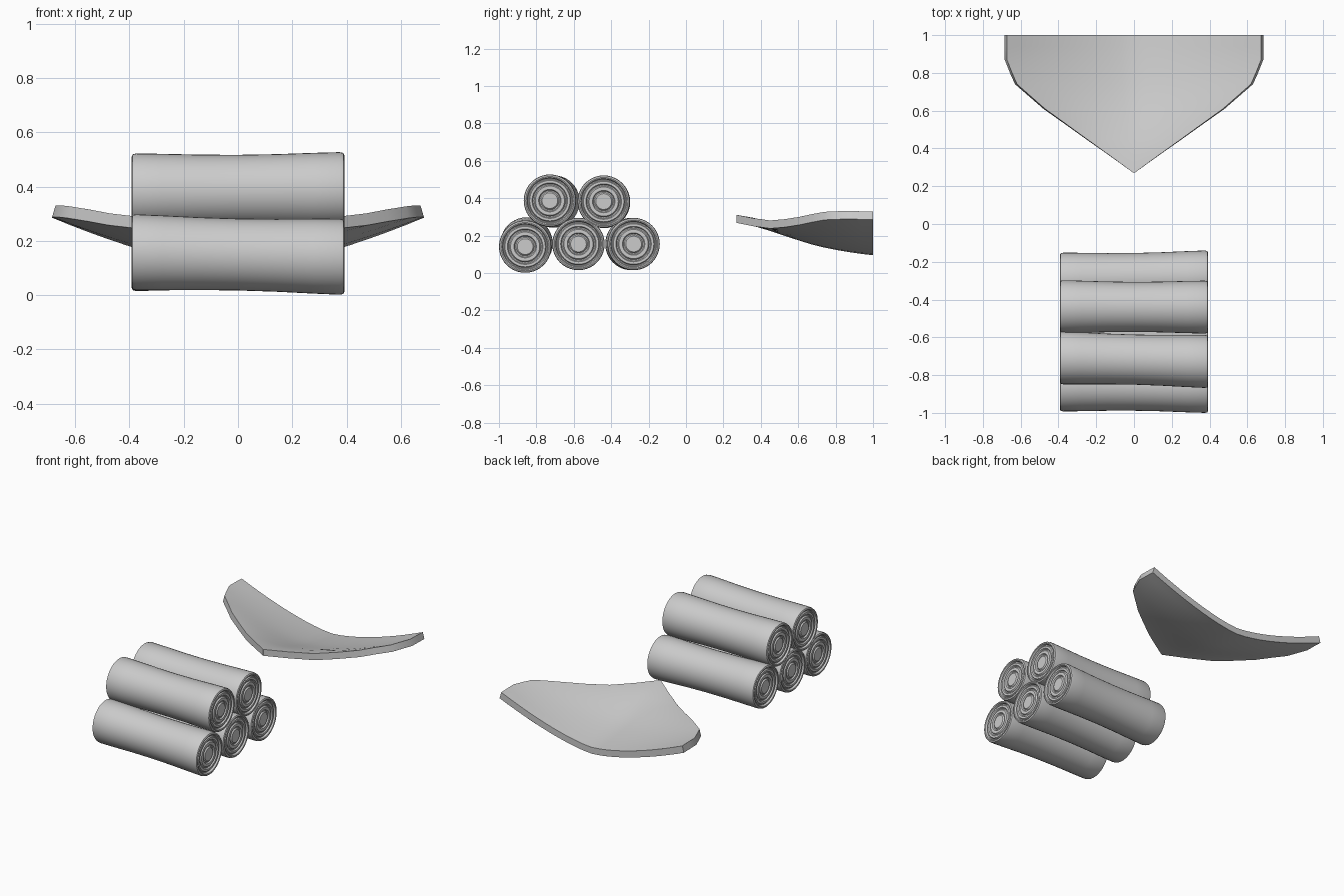
import bpy, bmesh, math

if "Cube" in bpy.data.objects:
    bpy.data.objects.remove(bpy.data.objects["Cube"])


def finish(name, bm, angle=35):
    bmesh.ops.remove_doubles(bm, verts=bm.verts, dist=0.0001)
    bmesh.ops.recalc_face_normals(bm, faces=bm.faces)
    mesh = bpy.data.meshes.new(name)
    bm.to_mesh(mesh)
    bm.free()
    ob = bpy.data.objects.new(name, mesh)
    bpy.context.collection.objects.link(ob)
    bpy.ops.object.select_all(action='DESELECT')
    ob.select_set(True)
    bpy.context.view_layer.objects.active = ob
    bpy.ops.object.shade_smooth_by_angle(angle=math.radians(angle))
    return ob


# Half profile of a roll (x, radius): ringed end, rounded rim, narrow waist
END = [(.386, 0), (.386, .042), (.378, .049), (.378, .055), (.386, .060),
       (.386, .078), (.378, .084), (.378, .090), (.386, .095), (.386, .108),
       (.378, .113), (.378, .118), (.390, .123), (.392, .129), (.388, .137),
       (.375, .140), (.28, .138), (.14, .134)]
PROFILE = END + [(0, .1325)] + [(-x, r) for x, r in reversed(END)]


def roll(name, left, right, steps=40):
    """Lathe along x; left and right are the (y, z) centres of the ends."""
    bm = bmesh.new()
    rings = []
    for x, r in PROFILE:
        t = (x + .39) / .78
        cy, cz = (a + (b - a) * t for a, b in zip(left, right))
        rings.append([bm.verts.new((x, cy + r * math.cos(2 * math.pi * i / steps),
                                    cz + r * math.sin(2 * math.pi * i / steps)))
                      for i in range(steps)])
    for a, b in zip(rings, rings[1:]):
        for i in range(steps):
            j = (i + 1) % steps
            bm.faces.new((a[i], a[j], b[j], b[i]))
    return finish(name, bm)


# Stack of five rolls
roll("roll_bottom_front", (-.852, .158), (-.860, .141))
roll("roll_bottom_middle", (-.575, .155), (-.575, .155))
roll("roll_bottom_back", (-.292, .155), (-.280, .155))
roll("roll_top_front", (-.708, .382), (-.728, .387))
roll("roll_top_back", (-.438, .380), (-.440, .382))

# Dished pointed plate rows: y, half width, centre z, edge z (underside)
ROWS = [(.27, .002, .268, .268), (.36, .127, .252, .250), (.45, .255, .225, .238),
        (.53, .367, .198, .245), (.61, .48, .172, .258), (.675, .555, .152, .272),
        (.74, .63, .136, .284), (.80, .657, .124, .287), (.87, .685, .112, .288),
        (.94, .685, .102, .287), (1.0, .685, .095, .285)]
COLS = 20
bm = bmesh.new()
layers = []
for top in (0, 1):
    grid = []
    for y, w, zc, ze in ROWS:
        row = []
        for c in range(COLS + 1):
            u = c / COLS * 2 - 1
            z = zc + (ze - zc) * abs(u) ** 1.5
            shift = 1 - .018 * top if w > .01 else 1
            row.append(bm.verts.new((u * w * shift, y, z + .043 * top)))
        grid.append(row)
    layers.append(grid)
    for a, b in zip(grid, grid[1:]):
        for i in range(COLS):
            bm.faces.new((a[i], a[i + 1], b[i + 1], b[i]))
# Plate rim: sides, tip and straight back edge
low, high = [g[0] + [r[-1] for r in g[1:]] + g[-1][-2::-1] + [r[0] for r in g[-2:0:-1]]
             for g in layers]
for i in range(len(low)):
    j = (i + 1) % len(low)
    bm.faces.new((low[i], low[j], high[j], high[i]))
plate = finish("dished_plate", bm)
bevel = plate.modifiers.new("soft_rim", 'BEVEL')
bevel.width = .008
bevel.segments = 2
bevel.limit_method = 'ANGLE'
bevel.angle_limit = math.radians(50)
